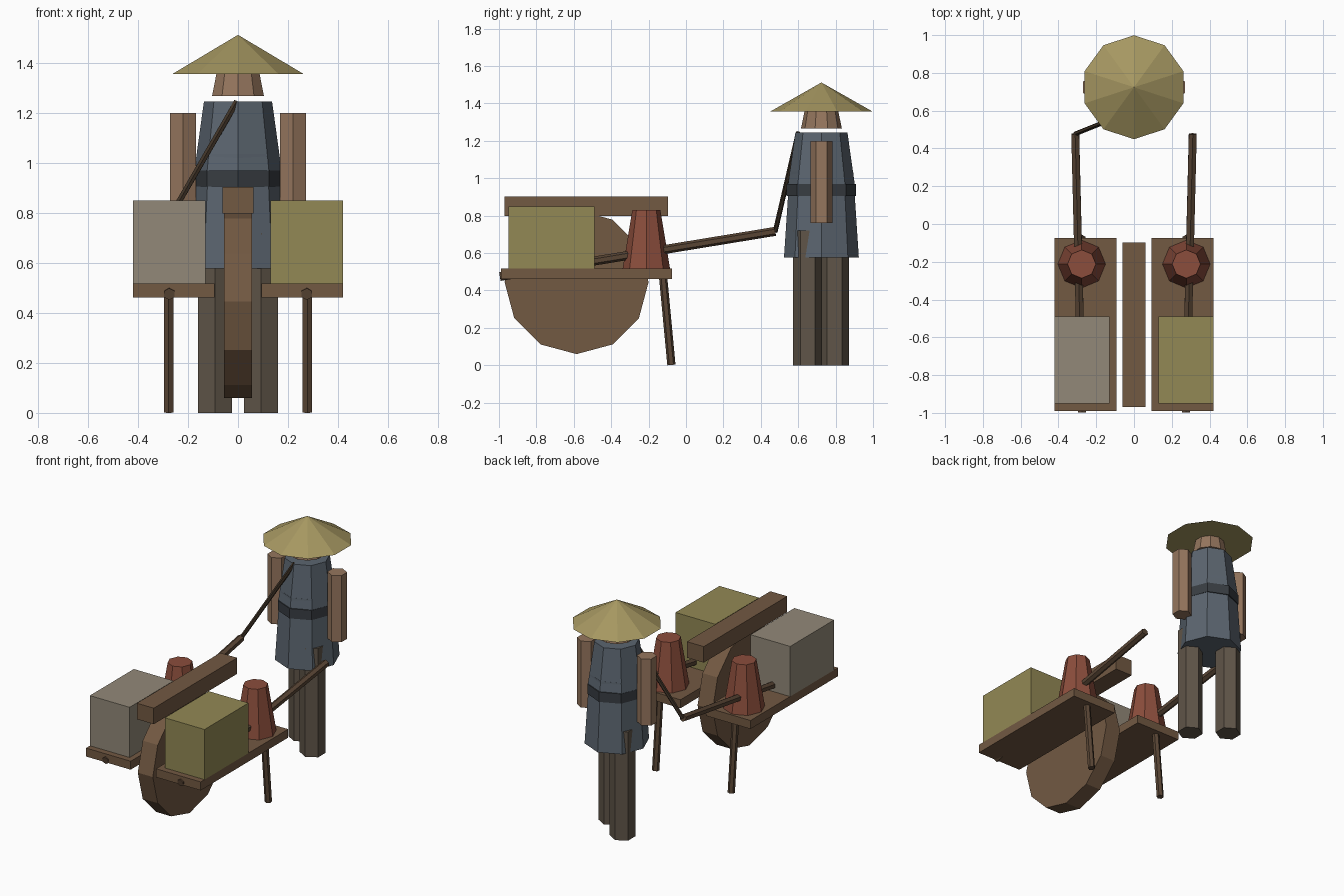
import bpy, bmesh
from mathutils import Vector, Matrix

if "Cube" in bpy.data.objects:
    bpy.data.objects.remove(bpy.data.objects["Cube"])


def mat(name, r, g, b):
    m = bpy.data.materials.new(name)
    m.diffuse_color = (r, g, b, 1)
    m.use_nodes = True
    m.node_tree.nodes["Principled BSDF"].inputs["Base Color"].default_value = m.diffuse_color
    return m


WOOD = mat("wood", .17, .10, .055)
DARK = mat("dark_wood", .10, .06, .035)
STRAP = mat("strap_leather", .05, .033, .02)
STRAW = mat("straw", .38, .31, .12)
SKIN = mat("skin", .30, .18, .11)
CLOTH = mat("cloth", .105, .13, .16)
BELT = mat("belt_cloth", .04, .047, .055)
TROUSER = mat("trousers", .115, .09, .065)
CLAY = mat("clay", .26, .075, .045)
SACK = mat("sackcloth", .29, .25, .19)
BALE = mat("bale", .29, .25, .09)


def finish(bm, name, material):
    me = bpy.data.meshes.new(name)
    bm.to_mesh(me)
    bm.free()
    me.materials.append(material)
    ob = bpy.data.objects.new(name, me)
    bpy.context.collection.objects.link(ob)
    return ob


def box(name, lo, hi, material):
    lo, hi = Vector(lo), Vector(hi)
    bm = bmesh.new()
    bmesh.ops.create_cube(bm, size=1, matrix=Matrix.Translation((lo + hi) / 2)
                          @ Matrix.Diagonal((*(hi - lo), 1)))
    return finish(bm, name, material)


def rod(name, a, b, r1, r2, sides, material, sx=1):
    """Tapered prism from a (radius r1) to b (radius r2)."""
    a, b = Vector(a), Vector(b)
    d = b - a
    rot = Vector((0, 0, 1)).rotation_difference(d.normalized()).to_matrix().to_4x4()
    bm = bmesh.new()
    bmesh.ops.create_cone(bm, cap_ends=True, segments=sides, radius1=r1, radius2=r2,
                          depth=d.length, matrix=Matrix.Translation((a + b) / 2) @ rot
                          @ Matrix.Diagonal((sx, 1, 1, 1)))
    return finish(bm, name, material)


# Barrow wheel and the beam above it
rod("wheel", (-.055, -.585, .445), (.055, -.585, .445), .385, .385, 12, WOOD)
box("top_beam", (-.062, -.97, .797), (.062, -.097, .903), WOOD)

# Paired barrow parts
for s, side in ((-1, "left"), (1, "right")):
    box(f"{side}_deck", (min(s * .093, s * .42), -.99, .462),
        (max(s * .093, s * .42), -.075, .518), WOOD)
    box(f"{side}_cargo", (min(s * .129, s * .42), -.95, .518),
        (max(s * .129, s * .42), -.49, .85), SACK if s < 0 else BALE)
    rod(f"{side}_jar", (s * .277, -.212, .515), (s * .277, -.212, .83), .127, .075, 8, CLAY)
    rod(f"{side}_handle", (s * .275, -.995, .475), (s * .311, .477, .716), .024, .024, 6, DARK)
    rod(f"{side}_prop", (s * .277, -.125, .50), (s * .277, -.078, .002), .022, .022, 6, DARK)

# Shoulder strap
rod("strap", (-.311, .477, .715), (-.005, .6, 1.245), .013, .013, 6, STRAP)

# Worker: legs in stride, arms, body, head, hat
Y = .724
for s, side, y in ((-1, "left", .794), (1, "right", .65)):
    rod(f"{side}_leg", (s * .092, y, 0), (s * .092, y, .72), .078, .078, 6, TROUSER)
    rod(f"{side}_arm", (s * .22, Y, .76), (s * .22, Y, 1.2), .059, .059, 6, SKIN)
rod("robe_skirt", (0, Y, .577), (0, Y, 1.035), .2, .17, 8, CLOTH, .97)
rod("robe_top", (0, Y, .97), (0, Y, 1.246), .178, .139, 8, CLOTH, .98)
rod("belt", (0, Y, .905), (0, Y, .97), .186, .186, 8, BELT, .94)
rod("head", (0, Y, 1.267), (0, Y, 1.37), .109, .088, 10, SKIN)
rod("hat", (0, Y, 1.356), (0, Y, 1.512), .275, 0, 10, STRAW)
